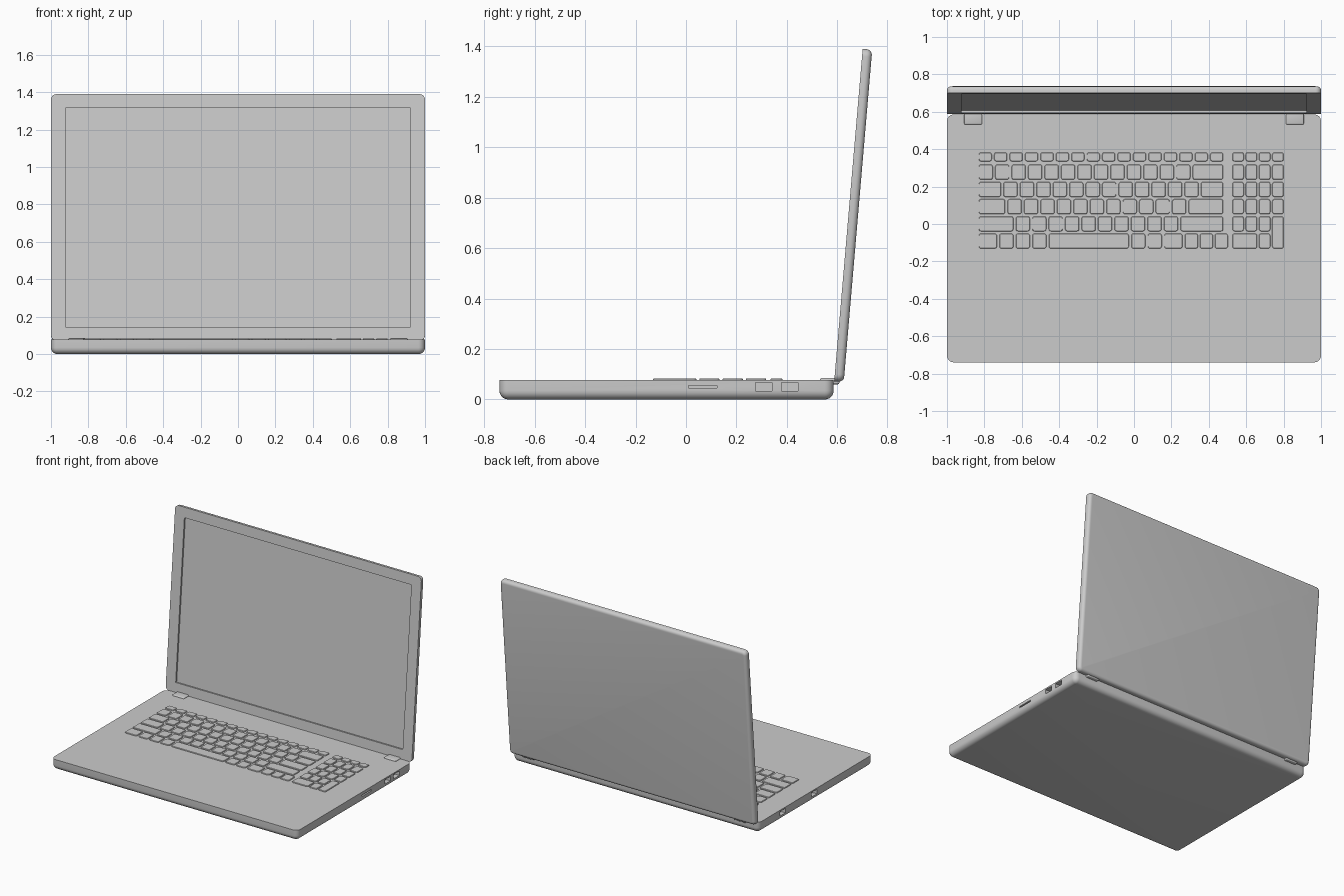
import bpy, bmesh
from math import sin, cos, pi, radians
from mathutils import Matrix

if "Cube" in bpy.data.objects:
    bpy.data.objects.remove(bpy.data.objects["Cube"])


def slab(bm, cx, cy, hx, hy, radius, levels, seg=6):
    """Rounded rectangle lofted through (inset, z) levels and capped."""
    rings = []
    for inset, z in levels:
        r = max(radius - inset, 0.0005)
        ax, ay = hx - inset - r, hy - inset - r
        ring = []
        for q, (sx, sy) in enumerate(((1, 1), (-1, 1), (-1, -1), (1, -1))):
            for i in range(seg + 1):
                a = (q + i / seg) * pi / 2
                ring.append(bm.verts.new((cx + sx * ax + r * cos(a),
                                          cy + sy * ay + r * sin(a), z)))
        rings.append(ring)
    n = len(rings[0])
    for lo, hi in zip(rings, rings[1:]):
        for i in range(n):
            j = (i + 1) % n
            bm.faces.new((lo[i], lo[j], hi[j], hi[i]))
    bm.faces.new(rings[0][::-1])
    bm.faces.new(rings[-1])


def finish(name, bm, matrix=Matrix()):
    bm.transform(matrix)
    bmesh.ops.recalc_face_normals(bm, faces=bm.faces)
    me = bpy.data.meshes.new(name)
    bm.to_mesh(me)
    bm.free()
    ob = bpy.data.objects.new(name, me)
    bpy.context.collection.objects.link(ob)
    return ob


def smooth(ob):
    bpy.ops.object.select_all(action='DESELECT')
    ob.select_set(True)
    bpy.context.view_layer.objects.active = ob
    bpy.ops.object.shade_smooth_by_angle(angle=radians(35))


def box(bm, x0, x1, y0, y1, z0, z1):
    m = Matrix.Translation(((x0 + x1) / 2, (y0 + y1) / 2, (z0 + z1) / 2))
    m = m @ Matrix.Diagonal((x1 - x0, y1 - y0, z1 - z0, 1))
    bmesh.ops.create_cube(bm, size=1, matrix=m)


def cut(ob, cutter):
    mod = ob.modifiers.new("cut", 'BOOLEAN')
    mod.object = cutter
    mod.solver = 'EXACT'
    cutter.hide_render = True
    bpy.context.view_layer.objects.active = ob
    bpy.ops.object.modifier_apply(modifier=mod.name)
    bpy.data.objects.remove(cutter)


def round_levels(r, h, steps=6):
    """Quarter-round lower edge, sharp upper edge."""
    arc = [i / steps * pi / 2 for i in range(steps + 1)]
    return [(r * (1 - sin(a)), r * (1 - cos(a))) for a in arc] + [(0, h)]


# base
bm = bmesh.new()
slab(bm, 0, -0.077, 1, 0.6625, 0.036, round_levels(0.035, 0.077))
base = finish("base", bm)

# side ports
bm = bmesh.new()
for y0, y1, z0, z1 in ((0.275, 0.34, 0.034, 0.067), (0.378, 0.444, 0.034, 0.067),
                       (0.01, 0.122, 0.045, 0.055)):
    box(bm, 0.965, 1.05, y0, y1, z0, z1)
for y0, y1, z0, z1 in ((0.275, 0.34, 0.034, 0.067), (-0.09, -0.03, 0.034, 0.067)):
    box(bm, -1.05, -0.965, y0, y1, z0, z1)
cut(base, finish("port_cutter", bm))
smooth(base)

# lid with recessed screen, leaning back about five degrees
T = 0.038
tilt = Matrix.Translation((0, 0.644, 0.731)) @ Matrix.Rotation(radians(85.1), 4, 'X') \
    @ Matrix.Translation((0, 0, -T))
bm = bmesh.new()
slab(bm, 0, 0, 1, 0.6615, 0.03, round_levels(0.022, T))
lid = finish("lid", bm, tilt)
bm = bmesh.new()
box(bm, -0.922, 0.922, -0.588, 0.588, T - 0.012, T + 0.05)
cut(lid, finish("screen_cutter", bm, tilt))
smooth(lid)

# hinges
for side, sx in (("left", -1), ("right", 1)):
    bm = bmesh.new()
    box(bm, sx * 0.86 - 0.048, sx * 0.86 + 0.048, 0.532, 0.608, 0.06, 0.085)
    bmesh.ops.bevel(bm, geom=bm.edges[:], offset=0.006, segments=3,
                    profile=0.5, affect='EDGES')
    smooth(finish(side + "_hinge", bm))

# keyboard: each row lists key widths in units
U, X0, GAP = 0.088, -0.83, 0.013
rows = [
    (0.335, 0.383, [15 / 16] * 16),
    (0.237, 0.318, [1] * 13 + [2]),
    (0.145, 0.225, [1.5] + [1] * 12 + [1.5]),
    (0.053, 0.133, [1.75] + [1] * 11 + [2.25]),
    (-0.039, 0.041, [2.25] + [1] * 10 + [2.75]),
    (-0.131, -0.051, [1.25, 1, 1, 1, 5, 1, 1, 1.25]),
]
key_profile = [(0, 0.07), (0, 0.0805), (0.0025, 0.083)]
bm = bmesh.new()


def key(x0, x1, y0, y1):
    slab(bm, (x0 + x1) / 2, (y0 + y1) / 2, (x1 - x0) / 2, (y1 - y0) / 2,
         0.012, key_profile, 3)


for r, (y0, y1, widths) in enumerate(rows):
    x = X0
    scale = 15 / 14.99 if sum(widths) < 12.6 else 15 / sum(widths)
    if r == 5:                       # bottom row stops before the arrow keys
        scale = (0.272 - X0) / U / sum(widths)
    for w in widths:
        key(x, x + w * U * scale - GAP, y0, y1)
        x += w * U * scale
for i in range(3):                   # arrow keys
    key(0.272 + i * 0.08, 0.272 + i * 0.08 + 0.07, -0.131, -0.051)

# number pad with a tall enter key and a wide zero key
N, P = 0.526, 0.071
for r, (y0, y1, _) in enumerate(rows):
    for c in range(4):
        if (r, c) in ((5, 3), (5, 1)):
            continue
        xa = N + c * P
        wide = P if (r, c) == (5, 0) else 0
        low = rows[5][0] if (r, c) == (4, 3) else y0
        key(xa, xa + P - 0.01 + wide, low, y1)
smooth(finish("keyboard_keys", bm))
